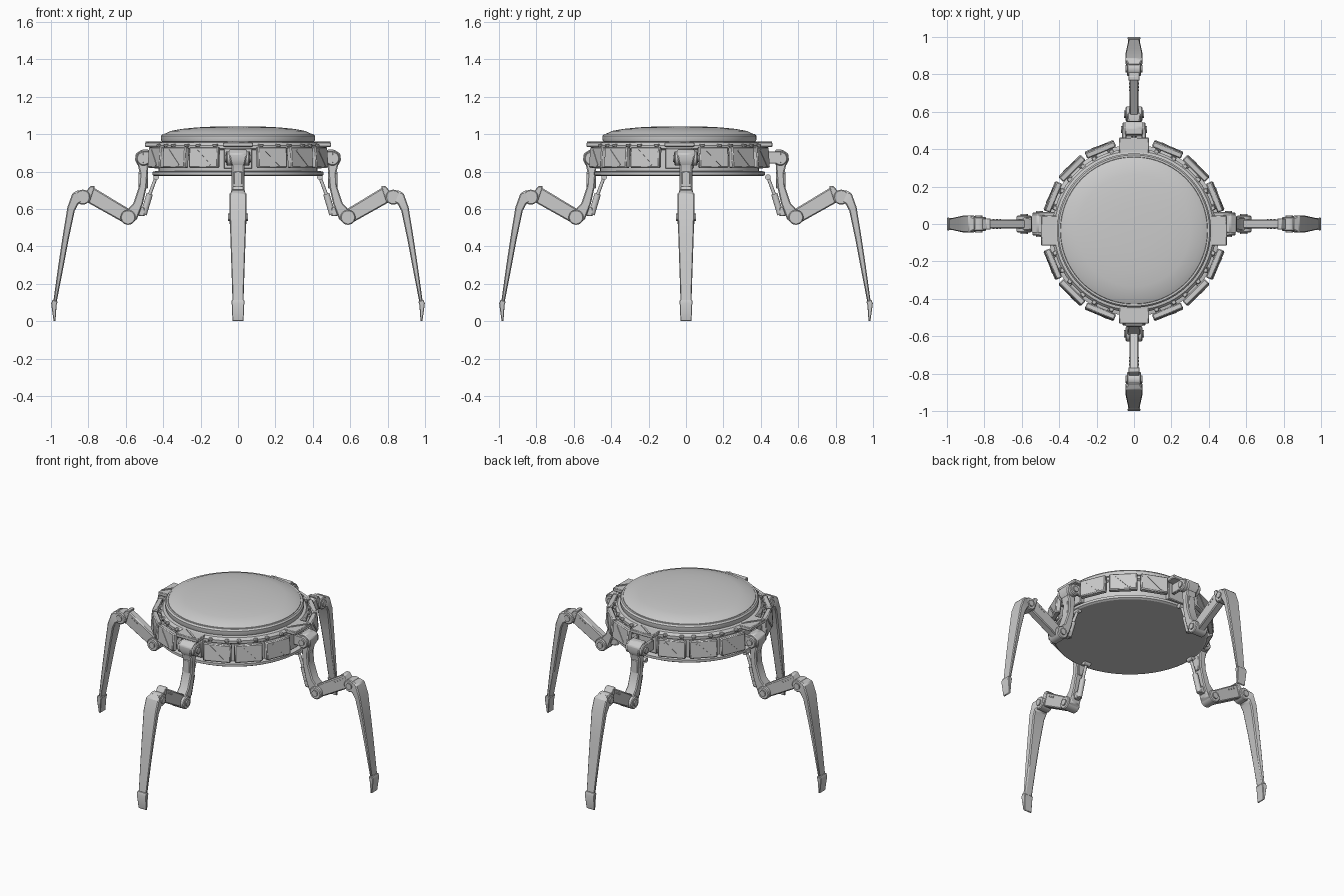
import bpy, bmesh, math
from mathutils import Matrix, Vector

cube = bpy.data.objects.get("Cube")
if cube:
    bpy.data.objects.remove(cube, do_unlink=True)

GREY = (0.6, 0.6, 0.6, 1)
metal = bpy.data.materials.new("grey metal")
metal.use_nodes = True
metal.diffuse_color = GREY
metal.node_tree.nodes["Principled BSDF"].inputs["Base Color"].default_value = GREY

BODY = Matrix.Translation((0, -0.035, 0))


def finish(name, bm, place, bevel=0.0):
    """Turn a bmesh into a placed, shaded object."""
    bmesh.ops.recalc_face_normals(bm, faces=bm.faces)
    mesh = bpy.data.meshes.new(name)
    bm.to_mesh(mesh)
    bm.free()
    mesh.materials.append(metal)
    ob = bpy.data.objects.new(name, mesh)
    bpy.context.collection.objects.link(ob)
    ob.matrix_world = place
    if bevel:
        mod = ob.modifiers.new("Bevel", 'BEVEL')
        mod.width = bevel
        mod.segments = 1
    bpy.ops.object.select_all(action='DESELECT')
    ob.select_set(True)
    bpy.context.view_layer.objects.active = ob
    bpy.ops.object.shade_smooth_by_angle(angle=math.radians(30))
    return ob


def lathe(name, profile, steps=96):
    bm = bmesh.new()
    verts = [bm.verts.new((r, 0, z)) for r, z in profile]
    edges = [bm.edges.new(p) for p in zip(verts, verts[1:])]
    bmesh.ops.spin(bm, geom=verts + edges, axis=(0, 0, 1), cent=(0, 0, 0),
                   angle=math.tau, steps=steps, use_merge=True)
    bmesh.ops.remove_doubles(bm, verts=bm.verts, dist=1e-4)
    return finish(name, bm, BODY)


def box(name, centre, size, place, bevel=0.004, turn=Matrix()):
    bm = bmesh.new()
    m = Matrix.Translation(centre) @ turn @ Matrix.Diagonal((*size, 1))
    bmesh.ops.create_cube(bm, size=1, matrix=m)
    return finish(name, bm, place, bevel)


def rod(name, a, b, radius, place, sides=16, bevel=0.0):
    a, b = Vector(a), Vector(b)
    d = b - a
    m = Matrix.Translation((a + b) / 2) @ d.to_track_quat('Z', 'Y').to_matrix().to_4x4()
    bm = bmesh.new()
    bmesh.ops.create_cone(bm, cap_ends=True, segments=sides, radius1=radius,
                          radius2=radius, depth=d.length, matrix=m)
    return finish(name, bm, place, bevel)


def hinge(name, r, z, radius, half, place):
    """Cylinder across the leg, with a smaller bolt head on both ends."""
    rod(name, (r, -half, z), (r, half, z), radius, place, 24, 0.005)
    rod(name + "_bolt", (r, -half - 0.008, z), (r, half + 0.008, z), radius * 0.5, place, 12)


def limb(name, sections, place, bevel=0.006):
    """Loft through (outer r, outer z, inner r, inner z, outer half, inner half)."""
    bm = bmesh.new()
    rings = []
    for ro, zo, ri, zi, ho, hi in sections:
        rings.append([bm.verts.new(c) for c in
                      ((ro, -ho, zo), (ro, ho, zo), (ri, hi, zi), (ri, -hi, zi))])
    for a, b in zip(rings, rings[1:]):
        for i in range(4):
            j = (i + 1) % 4
            bm.faces.new((a[i], a[j], b[j], b[i]))
    bm.faces.new(rings[0])
    bm.faces.new(rings[-1])
    return finish(name, bm, place, bevel)


# Body: base plate, drum, deck ring and domed lid
lathe("base_plate", [(0, .775), (.445, .775), (.457, .782), (.457, .798), (.44, .803), (0, .803)])
lathe("drum", [(0, .80), (.425, .80), (.425, .925), (0, .925)])
lathe("deck_ring", [(.425, .915), (.438, .922), (.438, .94), (.425, .955), (.40, .96), (0, .96)])
lathe("lid_rim", [(.39, .95), (.408, .96), (.412, .972), (.412, .99), (.404, 1.0),
                  (.394, 1.0), (.392, .995)])
lathe("dome", [(.395, .99), (.392, 1.002), (.36, 1.017), (.30, 1.028), (.22, 1.036),
               (.12, 1.041), (0, 1.042)])

# Armour panels around the drum, leaving out the four leg stations
for i in range(16):
    if i % 4 == 0:
        continue
    place = BODY @ Matrix.Rotation(i * math.tau / 16, 4, 'Z')
    tilt = Matrix.Rotation(math.radians(-4), 4, 'Y')
    box("armour_panel", (.470, 0, .875), (.034, .168, .112), place, .006, tilt)
    slant = Matrix.Rotation(math.radians(45), 4, 'X')
    box("panel_strip", (.487, .0, .874), (.006, .012, .115), place, 0, tilt @ slant)
    for s in (-1, 1):
        box("panel_spacer", (.44, s * .045, .90), (.05, .03, .03), place)
        box("panel_clip", (.43, s * .05, .94), (.035, .025, .016), place)

for k in range(4):
    turn = Matrix.Rotation(k * math.tau / 4, 4, 'Z')
    station = BODY @ turn

    # Leg station on the body
    box("mount_cap", (.452, 0, .944), (.09, .16, .024), station)
    box("cap_strip", (.452, 0, .957), (.012, .13, .006), station, 0,
        Matrix.Rotation(math.radians(-35), 4, 'Z'))
    box("mount_back", (.43, 0, .87), (.035, .15, .11), station)

    # Hip
    for s in (-1, 1):
        box("hip_bracket", (.465, s * .052, .875), (.09, .022, .065), turn)
    hinge("hip_hinge", .505, .87, .038, .062, turn)
    limb("hip_cover", [(.515, .917, .475, .917, .048, .048), (.548, .895, .475, .89, .048, .048),
                       (.55, .86, .48, .85, .042, .042), (.535, .83, .482, .83, .034, .034)], turn)

    # Upper leg
    limb("upper_leg", [(.542, .86, .478, .86, .034, .034), (.525, .79, .483, .79, .034, .034),
                       (.53, .72, .488, .72, .034, .034), (.56, .63, .508, .63, .034, .034),
                       (.61, .575, .54, .545, .036, .036), (.60, .54, .565, .525, .034, .034)], turn)
    box("upper_leg_rib", (.506, 0, .755), (.05, .044, .09), turn)

    # Piston behind the upper leg
    rod("piston_sleeve", (.505, 0, .57), (.472, 0, .68), .017, turn)
    rod("piston_rod", (.475, 0, .67), (.438, 0, .77), .009, turn)
    box("piston_foot", (.515, 0, .585), (.035, .036, .045), turn)
    rod("piston_anchor", (.438, -.022, .77), (.438, .022, .77), .015, turn)

    # Knee, middle leg and ankle joint
    hinge("knee_hinge", .588, .555, .04, .045, turn)
    limb("middle_leg", [(.575, .595, .612, .527, .024, .024), (.775, .716, .80, .632, .024, .024),
                        (.80, .70, .83, .645, .024, .024)], turn)
    for s in (-1, 1):
        limb("middle_leg_cheek", [(.765, .722, .795, .632, .03, .03), (.79, .722, .845, .65, .03, .03)], turn, .004)
        for n in range(3):
            r, z = .715 + n * .018, .655 + n * .011
            rod("rivet", (r, s * .022, z), (r, s * .028, z), .005, turn, 8)
    hinge("ankle_hinge", .83, .663, .04, .038, turn)

    # Shin and foot
    limb("shin", [(.85, .702, .835, .635, .032, .036), (.885, .685, .855, .625, .046, .046),
                  (.912, .61, .873, .59, .047, .042), (.938, .45, .905, .44, .042, .034),
                  (.962, .29, .934, .285, .037, .028), (.988, .10, .970, .10, .031, .025)], turn)
    limb("foot", [(.991, .115, .964, .105, .034, .030), (.999, .095, .970, .085, .034, .030),
                  (.986, 0, .976, 0, .030, .028)], turn, .003)
